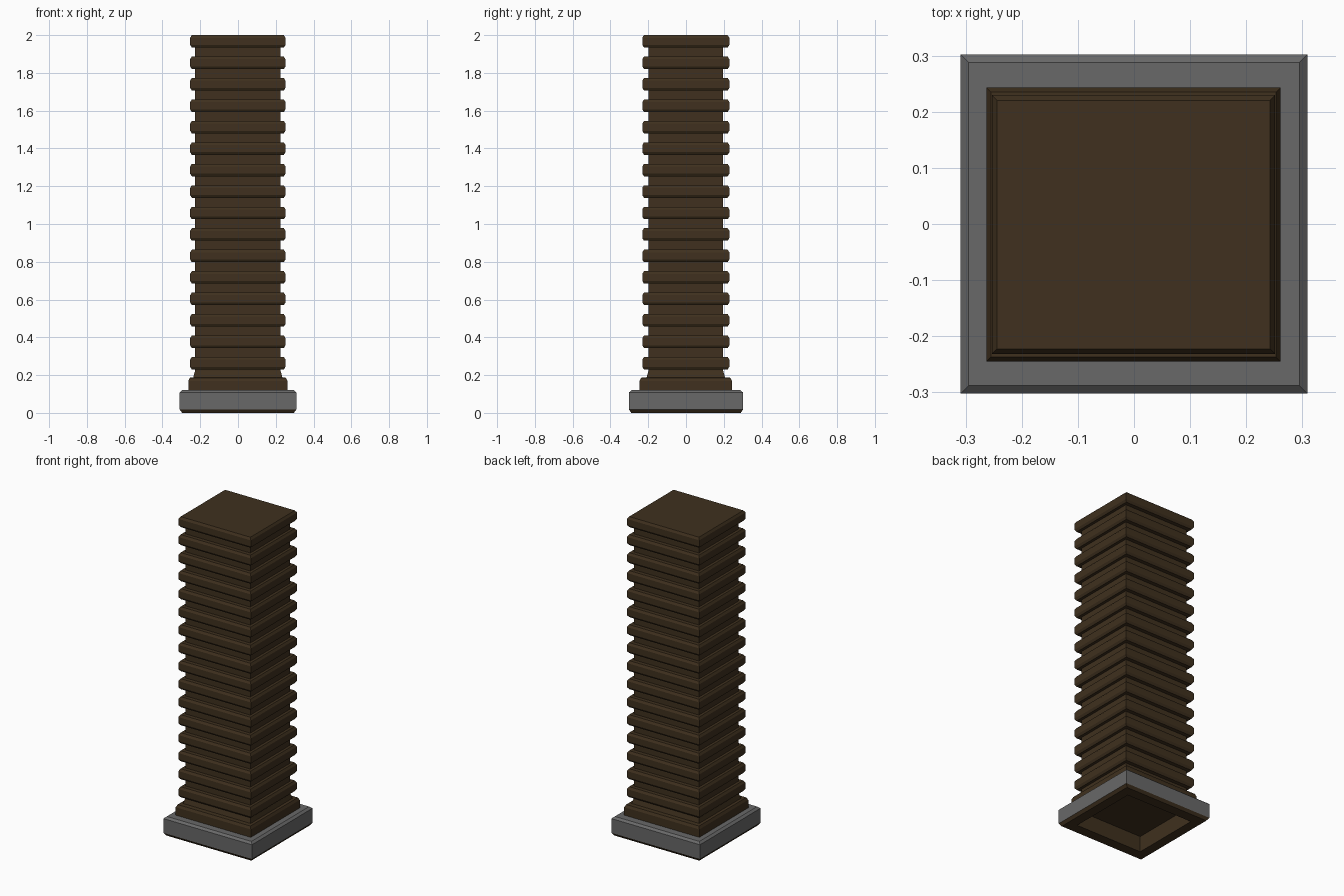
import bpy, bmesh

if "Cube" in bpy.data.objects:
    bpy.data.objects.remove(bpy.data.objects["Cube"])

def material(name, col):
    m = bpy.data.materials.new(name)
    m.diffuse_color = (*col, 1)
    m.use_nodes = True
    m.node_tree.nodes["Principled BSDF"].inputs["Base Color"].default_value = m.diffuse_color
    return m

brown = material("dark_wood", (0.05, 0.03, 0.013))

def loft(name, levels, cx=0, cy=0):
    """Stack rectangles given as (half_x, half_y, z), capped at both ends."""
    bm = bmesh.new()
    rings = [[bm.verts.new((cx + sx * hx, cy + sy * hy, z))
              for sx, sy in ((-1, -1), (1, -1), (1, 1), (-1, 1))]
             for hx, hy, z in levels]
    for a, b in zip(rings, rings[1:]):
        for i in range(4):
            j = (i + 1) % 4
            bm.faces.new((a[i], a[j], b[j], b[i]))
    bm.faces.new(rings[0][::-1])
    bm.faces.new(rings[-1])
    bmesh.ops.recalc_face_normals(bm, faces=bm.faces)
    me = bpy.data.meshes.new(name)
    bm.to_mesh(me)
    bm.free()
    ob = bpy.data.objects.new(name, me)
    bpy.context.collection.objects.link(ob)
    return ob

# Stone plinth: chamfered slab with a recess underneath
base = loft("plinth", [
    (0.235, 0.225, 0.10), (0.235, 0.225, 0.0),
    (0.296, 0.290, 0.0), (0.309, 0.302, 0.018),
    (0.309, 0.302, 0.108), (0.295, 0.288, 0.12)])
# Underside, recess and lower chamfer are dark wood; the rest stays grey
base.data.materials.append(material("stone", (0.14, 0.14, 0.14)))
base.data.materials.append(brown)
for p in base.data.polygons:
    if p.center.z < 0.03 or (p.center.z < 0.105 and max(abs(p.center.x) / 0.309, abs(p.center.y) / 0.302) < 0.9):
        p.material_index = 1

# Ribbed column: stepped skirt, then 16 rounded ribs on a narrower core
CORE, RIB = (0.226, 0.197), (0.2525, 0.2305)
levels = [(0.262, 0.244, 0.115), (0.262, 0.244, 0.17), (0.254, 0.236, 0.186),
          (0.236, 0.208, 0.187), (CORE[0], CORE[1], 0.225)]
COUNT, FIRST, LAST = 16, 0.263, 1.967
for k in range(COUNT):
    z = FIRST + (LAST - FIRST) * k / (COUNT - 1)
    levels.append((*CORE, z - 0.033))
    for dz, inset in ((-0.033, 0.009), (-0.019, 0), (0.019, 0), (0.033, 0.009)):
        levels.append((RIB[0] - inset, RIB[1] - inset, z + dz))
    if k < COUNT - 1:
        levels.append((*CORE, z + 0.033))
column = loft("ribbed_column", levels, -0.001, -0.001)
column.data.materials.append(brown)
